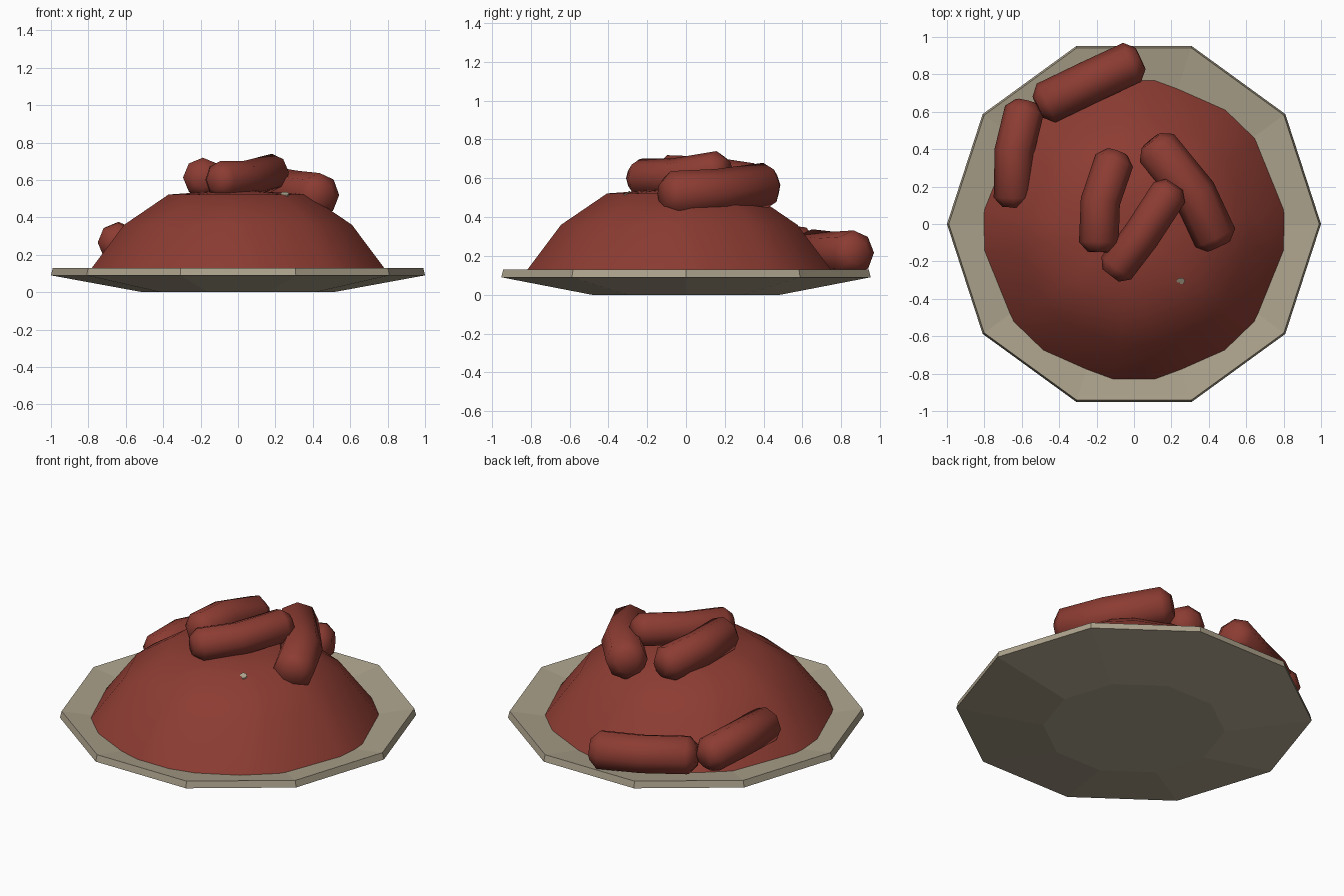
import bpy, bmesh, math
from mathutils import Vector

if "Cube" in bpy.data.objects:
    bpy.data.objects.remove(bpy.data.objects["Cube"])


def material(name, rgb):
    m = bpy.data.materials.new(name)
    m.diffuse_color = (*rgb, 1)
    m.use_nodes = True
    m.node_tree.nodes["Principled BSDF"].inputs["Base Color"].default_value = m.diffuse_color
    return m


RED = material("sausage red", (0.262, 0.045, 0.032))
TAN = material("plate tan", (0.413, 0.361, 0.262))


def skin(name, rings, mat, smooth=None):
    """Bridge rings of points into a closed solid with capped ends."""
    bm = bmesh.new()
    loops = [[bm.verts.new(p) for p in ring] for ring in rings]
    n = len(loops[0])
    for a, b in zip(loops, loops[1:]):
        for i in range(n):
            j = (i + 1) % n
            bm.faces.new((a[i], a[j], b[j], b[i]))
    bm.faces.new(loops[0][::-1])
    bm.faces.new(loops[-1])
    bmesh.ops.recalc_face_normals(bm, faces=bm.faces)
    me = bpy.data.meshes.new(name)
    bm.to_mesh(me)
    bm.free()
    me.materials.append(mat)
    ob = bpy.data.objects.new(name, me)
    bpy.context.collection.objects.link(ob)
    if smooth:
        bpy.ops.object.select_all(action='DESELECT')
        ob.select_set(True)
        bpy.context.view_layer.objects.active = ob
        bpy.ops.object.shade_smooth_by_angle(angle=math.radians(smooth))
    return ob


def lathe(profile, angles, cy=0):
    return [[(r * math.cos(math.radians(a)), cy + r * math.sin(math.radians(a)), z)
             for a in angles] for r, z in profile]


# Ten-sided plate with a thin rim and shallow dish
skin("plate", lathe([(0.51, 0), (1.0, 0.09), (0.99, 0.13), (0.965, 0.126), (0.5, 0.055)],
                    [36 * i for i in range(10)]), TAN)

# Mound of filling: octagon with chamfered corners
mound_angles = [45 * k + d for k in range(8) for d in (-7.8, 7.8)]
skin("mound", lathe([(0.815, 0.095), (0.615, 0.36), (0.375, 0.522), (0.12, 0.54)],
                    mound_angles, -0.035), RED, 50)

# Tiny pale fleck on the mound
skin("fleck", [[(0.25 + 0.024 * math.cos(a), -0.305 + 0.018 * math.sin(a), z - 0.1 * math.sin(-a) * 0.1)
                for a in [math.tau * i / 6 for i in range(6)]] for z in (0.519, 0.527)], TAN)


def sausage(name, start, mid, end, r):
    """Bent eight-sided tube with chamfered ends."""
    s, m, e = Vector(start), Vector(mid), Vector(end)
    d1, d2 = (m - s).normalized(), (e - m).normalized()
    c = 0.05
    stations = [(s, d1, 0.55), (s + d1 * c, d1, 1), (m, (d1 + d2).normalized(), 1),
                (e - d2 * c, d2, 1), (e, d2, 0.55)]
    rings = []
    for p, d, k in stations:
        side = d.cross(Vector((0, 0, 1))).normalized()
        up = side.cross(d)
        rings.append([p + (side * math.cos(a) + up * math.sin(a)) * r * k
                      for a in [math.tau * i / 8 for i in range(8)]])
    skin(name, rings, RED, 60)


# Three sausages on top, two at the edge of the plate
sausage("sausage_top_left", (-0.19, -0.15, 0.615), (-0.18, 0.12, 0.605), (-0.09, 0.385, 0.565), 0.106)
sausage("sausage_top_front", (-0.125, -0.275, 0.6), (0.04, -0.06, 0.603), (0.215, 0.21, 0.648), 0.1)
sausage("sausage_top_right", (0.455, -0.12, 0.517), (0.325, 0.16, 0.53), (0.09, 0.445, 0.567), 0.118)
sausage("sausage_edge_left", (-0.645, 0.09, 0.265), (-0.64, 0.39, 0.27), (-0.575, 0.655, 0.235), 0.106)
sausage("sausage_edge_back", (-0.515, 0.625, 0.225), (-0.235, 0.76, 0.21), (0.035, 0.885, 0.218), 0.115)
